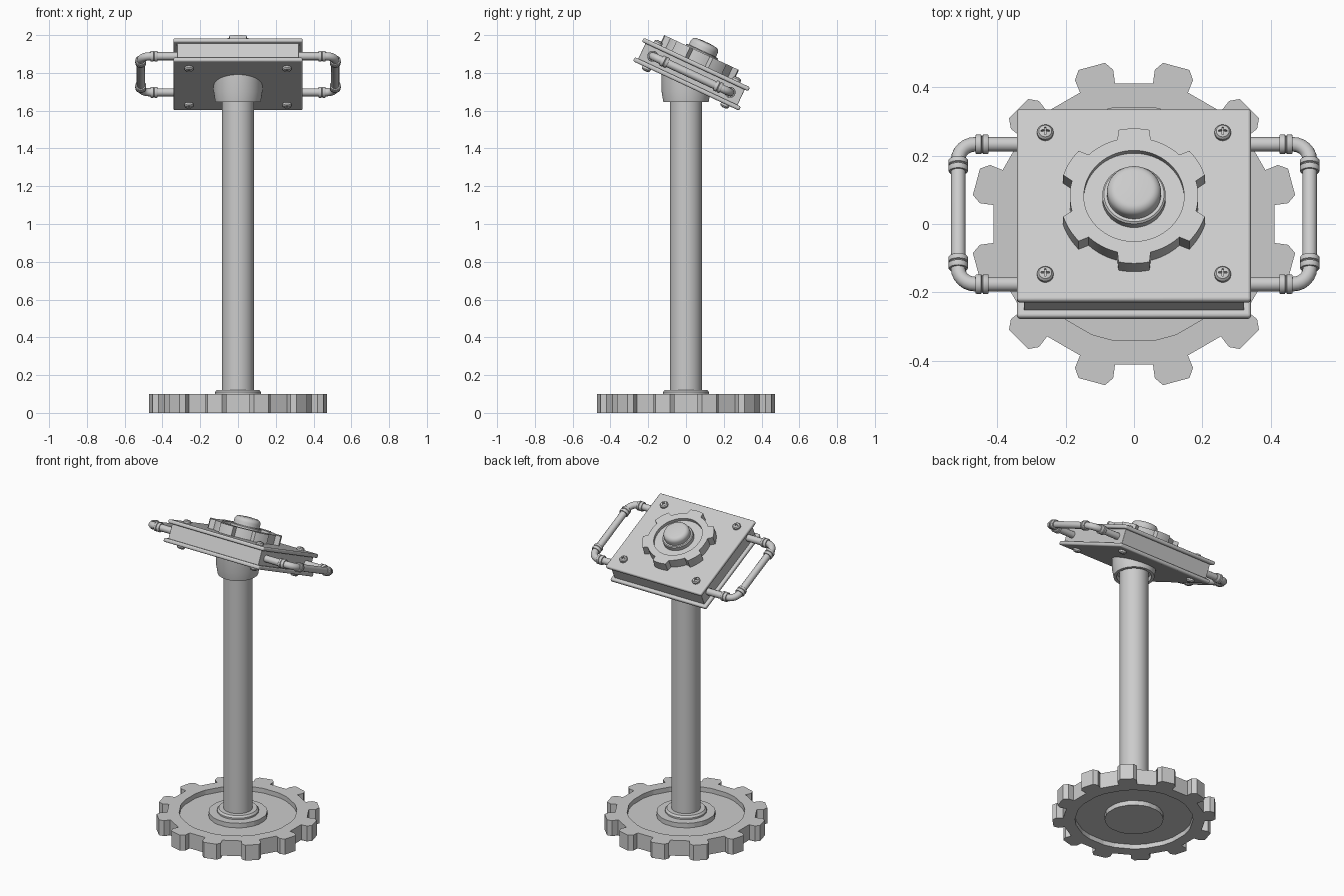
import bpy, bmesh, math
from mathutils import Matrix, Vector

if "Cube" in bpy.data.objects:
    bpy.data.objects.remove(bpy.data.objects["Cube"])

metal = bpy.data.materials.new("grey_metal")
metal.diffuse_color = (0.6, 0.6, 0.6, 1)
metal.use_nodes = True
metal.node_tree.nodes["Principled BSDF"].inputs["Base Color"].default_value = metal.diffuse_color

# Frame of the tilted head: origin at the centre of its underside
HEAD = Matrix.Translation((0, 0, 1.731)) @ Matrix.Rotation(math.radians(-25), 4, 'X')


def finish(name, bm, matrix=Matrix()):
    bmesh.ops.remove_doubles(bm, verts=bm.verts, dist=1e-5)
    bmesh.ops.recalc_face_normals(bm, faces=bm.faces)
    mesh = bpy.data.meshes.new(name)
    bm.to_mesh(mesh)
    bm.free()
    mesh.materials.append(metal)
    ob = bpy.data.objects.new(name, mesh)
    ob.matrix_world = matrix
    bpy.context.collection.objects.link(ob)
    return ob


def rings(bm, outline, profile, matrix=Matrix()):
    """Skin a stack of loops; radius None uses the outline, a number a circle."""
    loops = []
    for r, z in profile:
        loop = []
        for p in outline:
            q = p if r is None else p.normalized() * r
            loop.append(bm.verts.new(matrix @ Vector((q.x, q.y, z))))
        loops.append(loop)
    n = len(outline)
    for a, b in zip(loops, loops[1:]):
        for i in range(n):
            j = (i + 1) % n
            bm.faces.new((a[i], a[j], b[j], b[i]))


def circle(n):
    return [Vector((math.cos(math.tau * i / n), math.sin(math.tau * i / n))) for i in range(n)]


def lathe(name, profile, matrix=Matrix(), n=48):
    bm = bmesh.new()
    rings(bm, circle(n), profile)
    return finish(name, bm, matrix)


def box(bm, size, centre):
    bmesh.ops.create_cube(bm, size=1, matrix=Matrix.Translation(centre) @ Matrix.Diagonal((*size, 1)))


# Base gear: twelve chamfered teeth, recessed on both faces around a hub
tooth = [(0.4146, -0.046), (0.452, -0.058), (0.478, -0.04),
         (0.478, 0.04), (0.452, 0.058), (0.4146, 0.046)]
outline = []
for k in range(12):
    a = math.radians(15 + 30 * k)
    outline += [Matrix.Rotation(a, 2) @ Vector(p) for p in tooth]
bm = bmesh.new()
rings(bm, outline, [(0, 0), (0.172, 0), (0.172, 0.03), (0.346, 0.03), (0.346, 0), (None, 0),
                    (None, 0.1), (0.346, 0.1), (0.346, 0.07), (0.172, 0.07), (0.172, 0.1), (0, 0.1)])
finish("base_gear", bm)

# Post with its foot collar and the socket under the head
lathe("foot_collar", [(0, 0.09), (0.122, 0.09), (0.122, 0.11), (0.112, 0.122), (0, 0.122)])
lathe("post", [(0, 0.1), (0.085, 0.1), (0.085, 1.76), (0, 1.76)])
lathe("head_socket", [(0.08, 1.675), (0.102, 1.675), (0.102, 1.645), (0.12, 1.645),
                      (0.129, 1.70), (0.129, 1.80), (0, 1.80)])

# Head: two plates around a slightly smaller box
for name, size, z, bevel in (("bottom_plate", (0.685, 0.62, 0.024), 0.012, 0.009),
                             ("head_box", (0.645, 0.58, 0.1), 0.068, 0.003),
                             ("top_plate", (0.685, 0.62, 0.024), 0.125, 0.009)):
    bm = bmesh.new()
    box(bm, size, (0, 0, z))
    ob = finish(name, bm, HEAD)
    mod = ob.modifiers.new("rounded_edges", 'BEVEL')
    mod.width, mod.segments = bevel, 3

# Head gear: six teeth, dished top
outline = []
for k in range(6):
    for r, half in ((0.218, 12), (0.188, 15)):
        mid = 30 + 60 * k + (0 if r > 0.2 else 30)
        for i in range(7):
            a = math.radians(mid - half + 2 * half * i / 6)
            outline.append(Vector((r * math.cos(a), r * math.sin(a))))
bm = bmesh.new()
rings(bm, outline, [(0, 0.13), (None, 0.13), (None, 0.195), (0.147, 0.195), (0.147, 0.175), (0, 0.175)])
finish("head_gear", bm, HEAD)

# Push button in its collar
lathe("button_collar", [(0, 0.17), (0.093, 0.17), (0.093, 0.2), (0.088, 0.205), (0, 0.205)], HEAD)
cap = [(0.052 + 0.027 * math.cos(math.radians(t)), 0.226 + 0.027 * math.sin(math.radians(t)))
       for t in range(0, 91, 15)]
lathe("button", [(0, 0.19), (0.079, 0.19)] + cap + [(0.025, 0.2555), (0, 0.256)], HEAD)

# Screws on both plates with cross slots cut by a hidden helper
bm, slots = bmesh.new(), bmesh.new()
for x in (-0.26, 0.26):
    for y in (-0.229, 0.229):
        for z, flip in ((0.137, 0), (0, math.pi)):
            m = Matrix.Translation((x, y, z)) @ Matrix.Rotation(flip, 4, 'X')
            rings(bm, circle(20), [(0, -0.005), (0.024, -0.005), (0.024, 0.01),
                                   (0.019, 0.017), (0.01, 0.02), (0, 0.021)], m)
            top = m @ Vector((0, 0, 0.022))
            arms = [(-0.012, -0.003), (-0.003, -0.012), (0.003, -0.012), (0.012, -0.003),
                    (0.012, 0.003), (0.003, 0.012), (-0.003, 0.012), (-0.012, 0.003)]
            # plus-shaped prism
            plus = []
            for i in range(4):
                rot = Matrix.Rotation(math.pi / 2 * i, 2)
                plus += [rot @ Vector(p) for p in ((0.012, -0.0025), (0.012, 0.0025), (0.0025, 0.0025))]
            rings(slots, plus, [(0, -0.009), (None, -0.009), (None, 0.01), (0, 0.01)],
                  Matrix.Translation(top) @ Matrix.Rotation(flip, 4, 'X'))
screws = finish("screws", bm, HEAD)
cutter = finish("slot_cutter", slots, HEAD)
cutter.hide_render = True
cutter.hide_viewport = True
mod = screws.modifiers.new("slots", 'BOOLEAN')
mod.operation, mod.object, mod.solver = 'DIFFERENCE', cutter, 'EXACT'

# Pipe handles on both sides with double-ring couplings
H, U, X, R = 0.068, 0.226, 0.515, 0.05
coupling = [(0.02, -0.019), (0.027, -0.019), (0.029, -0.016), (0.029, -0.003), (0.025, -0.001),
            (0.025, 0.001), (0.029, 0.003), (0.029, 0.016), (0.027, 0.019), (0.02, 0.019)]
for side, s in (("left", -1), ("right", 1)):
    path = [(0.3, -U)]
    for cy, start in ((-U + R, -90), (U - R, 0)):
        path += [(X - R + R * math.cos(math.radians(start + 15 * i)),
                  cy + R * math.sin(math.radians(start + 15 * i))) for i in range(7)]
    path.append((0.3, U))
    curve = bpy.data.curves.new(side + "_handle", 'CURVE')
    curve.dimensions = '3D'
    curve.bevel_depth, curve.bevel_resolution, curve.use_fill_caps = 0.0215, 4, True
    spline = curve.splines.new('POLY')
    spline.points.add(len(path) - 1)
    for pt, (x, y) in zip(spline.points, path):
        pt.co = (s * x, y, H, 1)
    curve.materials.append(metal)
    ob = bpy.data.objects.new(side + "_handle", curve)
    ob.matrix_world = HEAD
    bpy.context.collection.objects.link(ob)

    bm = bmesh.new()
    for v in (-1, 1):
        for x, y, axis in ((0.445, U, 'Y'), (X, 0.157, 'X')):
            rings(bm, circle(20), coupling,
                  Matrix.Translation((s * x, v * y, H)) @ Matrix.Rotation(math.pi / 2, 4, axis))
    finish(side + "_handle_couplings", bm, HEAD)

# Smooth shading with sharp edges kept
for ob in bpy.context.collection.objects:
    if ob.type == 'MESH' and ob is not cutter:
        ob.select_set(True)
        bpy.context.view_layer.objects.active = ob
bpy.ops.object.shade_smooth_by_angle(angle=math.radians(35))
